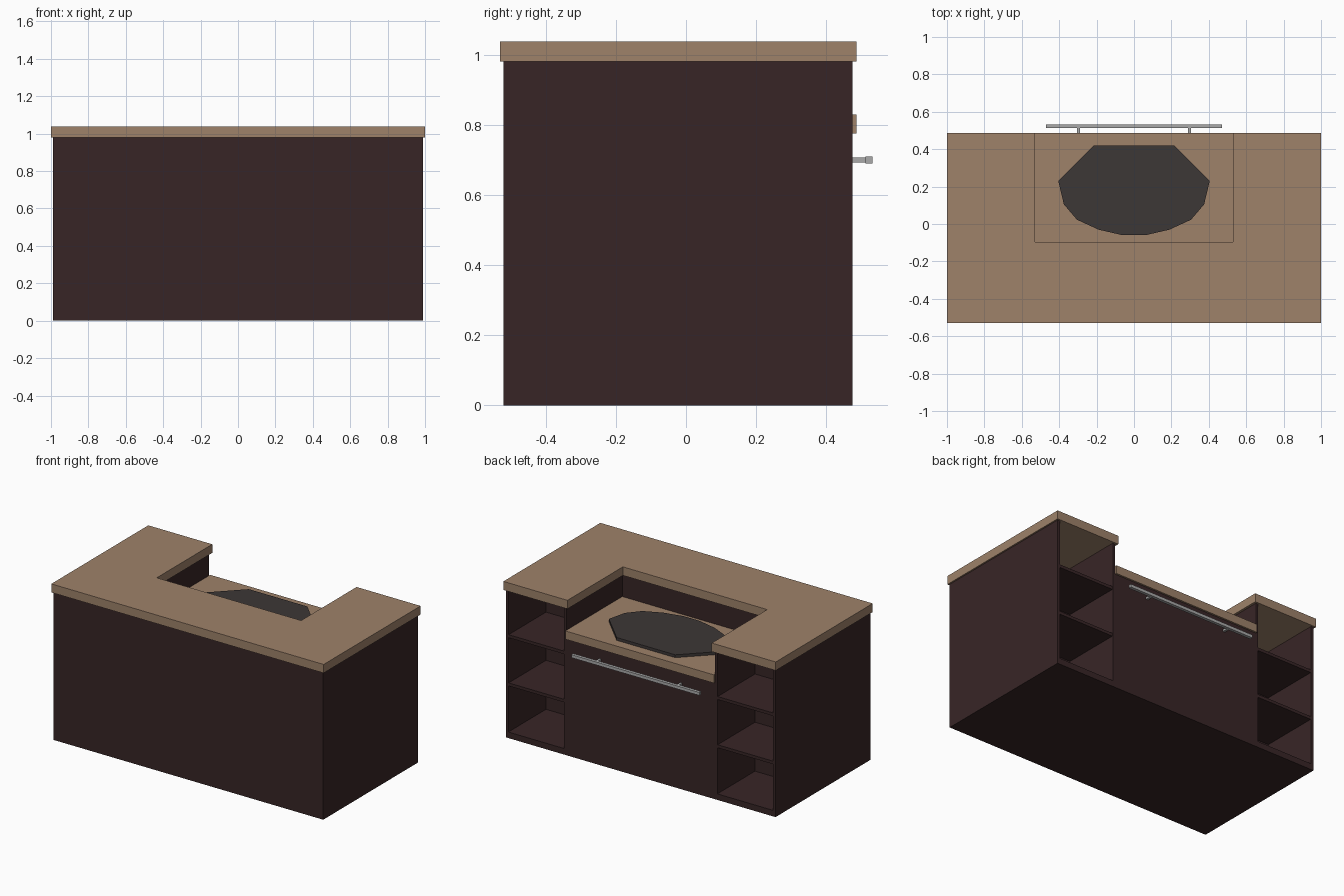
import bpy, bmesh

if "Cube" in bpy.data.objects:
    bpy.data.objects.remove(bpy.data.objects["Cube"])


def material(name, rgb):
    m = bpy.data.materials.new(name)
    m.diffuse_color = (*rgb, 1)
    m.use_nodes = True
    m.node_tree.nodes["Principled BSDF"].inputs["Base Color"].default_value = m.diffuse_color
    return m


WOOD = material("dark_wood", (0.039, 0.0185, 0.0194))
TOP = material("tan_worktop", (0.342, 0.223, 0.144))
BASIN = material("charcoal", (0.046, 0.038, 0.037))
METAL = material("grey_metal", (0.40, 0.40, 0.40))


def prism(name, outline, z0, z1, mat):
    """Extrude a counter-clockwise plan outline from z0 to z1."""
    bm = bmesh.new()
    face = bm.faces.new([bm.verts.new((x, y, z0)) for x, y in outline])
    ext = bmesh.ops.extrude_face_region(bm, geom=[face])["geom"]
    for v in ext:
        if isinstance(v, bmesh.types.BMVert):
            v.co.z = z1
    bmesh.ops.recalc_face_normals(bm, faces=bm.faces)
    mesh = bpy.data.meshes.new(name)
    bm.to_mesh(mesh)
    bm.free()
    mesh.materials.append(mat)
    ob = bpy.data.objects.new(name, mesh)
    bpy.context.collection.objects.link(ob)
    return ob


def box(name, x0, x1, y0, y1, z0, z1, mat):
    x0, x1 = sorted((x0, x1))
    return prism(name, [(x0, y0), (x1, y0), (x1, y1), (x0, y1)], z0, z1, mat)


W, IN = 0.99, 0.545            # outer half width, half width of the middle bay
FRONT, BACK = -0.52, 0.475     # body depth
RISER, SHELF_BACK = -0.11, 0.08
LOW, HIGH, T = 0.775, 0.98, 0.018

# Main body: front block and lower middle bay
box("front_body", -W, W, FRONT, RISER, 0, HIGH, WOOD)
box("middle_bay", -IN, IN, RISER, BACK, 0, LOW, WOOD)

# Open shelf towers on both sides
for side, s in (("left", -1), ("right", 1)):
    box(side + "_tower_core", s * IN, s * W, RISER, SHELF_BACK, 0, HIGH, WOOD)
    box(side + "_divider", s * IN, s * (IN + T), SHELF_BACK, BACK, 0, HIGH, WOOD)
    box(side + "_outer_panel", s * (W - T), s * W, SHELF_BACK, BACK, 0, HIGH, WOOD)
    for part, z0, z1 in (("floor", 0, 0.04), ("lower_shelf", 0.345, 0.365),
                         ("upper_shelf", 0.665, 0.685)):
        box(f"{side}_{part}", s * (IN + T), s * (W - T), SHELF_BACK, BACK - 0.003 * (z0 > 0),
            z0, z1, WOOD)

# U-shaped upper worktop and lower worktop in the notch
prism("upper_worktop", [(-1, -0.53), (1, -0.53), (1, 0.487), (0.53, 0.487), (0.53, -0.095),
                        (-0.53, -0.095), (-0.53, 0.487), (-1, 0.487)], HIGH, 1.037, TOP)
box("lower_worktop", -IN, IN, RISER, 0.487, LOW, 0.83, TOP)

# Faceted dark plate
half = [(0.06, -0.06), (0.19, -0.03), (0.305, 0.023), (0.375, 0.105), (0.405, 0.23), (0.215, 0.42)]
prism("dark_plate", half + [(-x, y) for x, y in reversed(half)], 0.83, 0.849, BASIN)

# Rail handle with two posts
box("handle_bar", -0.47, 0.47, 0.512, 0.532, 0.69, 0.71, METAL)
for side, s in (("left", -1), ("right", 1)):
    box(side + "_handle_post", s * 0.29, s * 0.305, BACK, 0.512, 0.692, 0.707, METAL)
